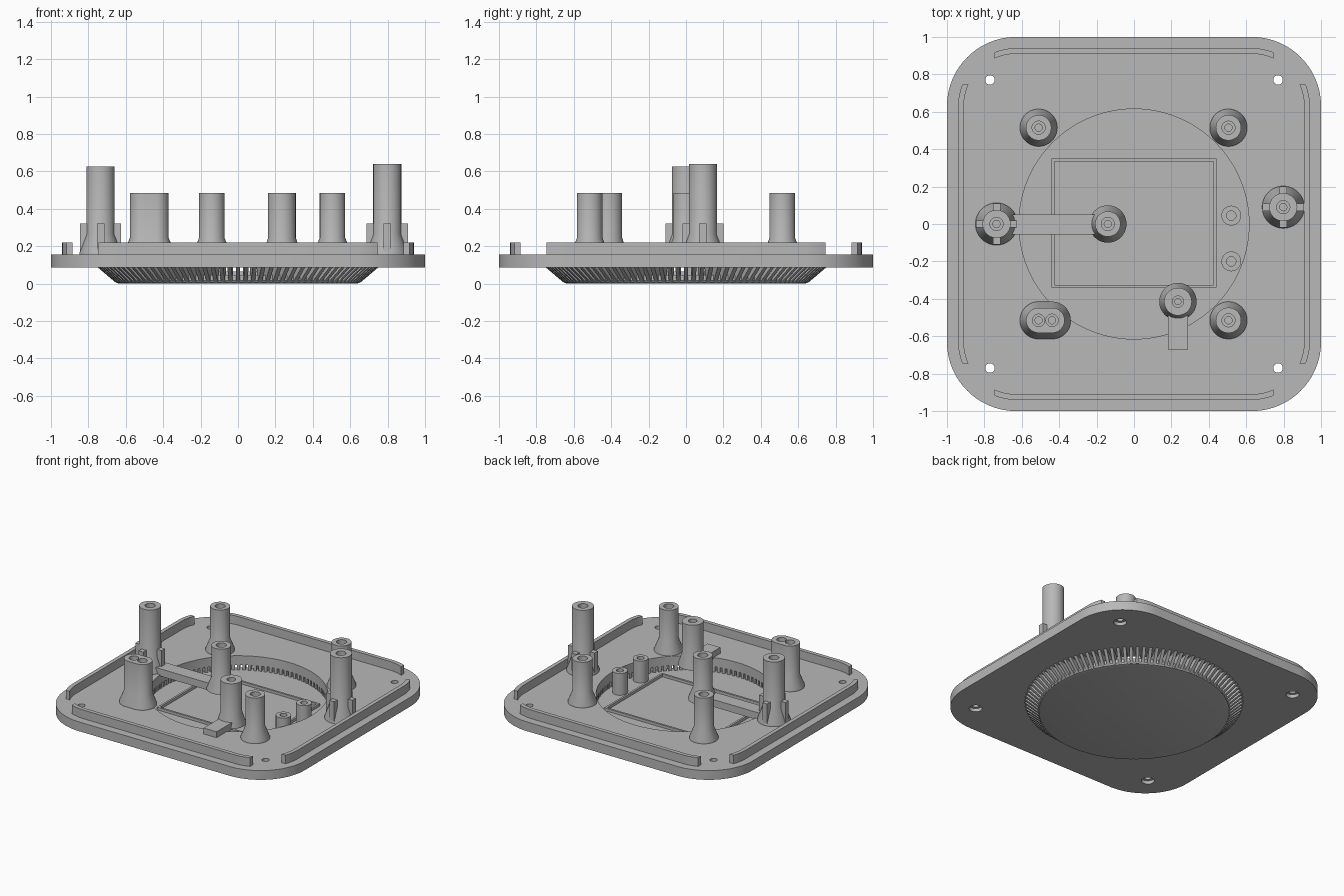
import bpy, bmesh, math
from math import sin, cos, pi, sqrt
from mathutils import Matrix

if "Cube" in bpy.data.objects:
    bpy.data.objects.remove(bpy.data.objects["Cube"], do_unlink=True)

grey = bpy.data.materials.new("plain grey")
grey.use_nodes = True
colour = (0.48, 0.48, 0.48, 1)
grey.diffuse_color = colour
grey.node_tree.nodes["Principled BSDF"].inputs["Base Color"].default_value = colour

FLOOR, LOW, TOP = 0.045, 0.085, 0.155   # tray floor, plate underside, plate top


def finish(name, bm, loc=(0, 0, 0), smooth=True):
    bmesh.ops.recalc_face_normals(bm, faces=bm.faces)
    mesh = bpy.data.meshes.new(name)
    bm.to_mesh(mesh)
    bm.free()
    ob = bpy.data.objects.new(name, mesh)
    ob.location = loc
    bpy.context.collection.objects.link(ob)
    mesh.materials.append(grey)
    if smooth:
        activate(ob)
        bpy.ops.object.shade_smooth_by_angle(angle=math.radians(30))
    return ob


def activate(ob):
    bpy.ops.object.select_all(action='DESELECT')
    ob.select_set(True)
    bpy.context.view_layer.objects.active = ob


def loft(name, outlines, loc=(0, 0, 0)):
    """Skin a stack of (outline, z) sections and cap both ends."""
    bm = bmesh.new()
    rings = [[bm.verts.new((x, y, z)) for x, y in pts] for pts, z in outlines]
    n = len(rings[0])
    for a, b in zip(rings, rings[1:]):
        for i in range(n):
            j = (i + 1) % n
            bm.faces.new((a[i], a[j], b[j], b[i]))
    bm.faces.new(rings[0])
    bm.faces.new(rings[-1])
    return finish(name, bm, loc)


def lathe(name, profile, loc=(0, 0, 0), steps=48):
    bm = bmesh.new()
    vs = [bm.verts.new((r, 0, z)) for r, z in profile]
    es = [bm.edges.new(p) for p in zip(vs, vs[1:])]
    bmesh.ops.spin(bm, geom=vs + es, cent=(0, 0, 0), axis=(0, 0, 1),
                   angle=2 * pi, steps=steps)
    bmesh.ops.remove_doubles(bm, verts=bm.verts, dist=1e-5)
    return finish(name, bm, loc)


def rounded(hx, hy, r, n=12):
    """Rounded rectangle outline with half sizes hx, hy."""
    pts = []
    for k, (sx, sy) in enumerate(((1, 1), (-1, 1), (-1, -1), (1, -1))):
        for i in range(n + 1):
            a = (k + i / n) * pi / 2
            pts.append((sx * (hx - r) + r * cos(a), sy * (hy - r) + r * sin(a)))
    return pts


def box(name, x0, x1, y0, y1, z0, z1):
    return loft(name, [([(x0, y0), (x1, y0), (x1, y1), (x0, y1)], z) for z in (z0, z1)])


def cut(ob, cutters):
    for c in cutters:
        m = ob.modifiers.new("cut", 'BOOLEAN')
        m.object, m.operation, m.solver = c, 'DIFFERENCE', 'EXACT'
        activate(ob)
        bpy.ops.object.modifier_apply(modifier=m.name)
        bpy.data.objects.remove(c, do_unlink=True)
    activate(ob)
    bpy.ops.object.shade_smooth_by_angle(angle=math.radians(30))


def drill(r, z0, z1, loc=(0, 0, 0), steps=32):
    return lathe("drill", [(0, z0), (r, z0), (r, z1), (0, z1)], loc, steps)


# Base plate with round opening and counterbored corner screw holes
plate = loft("base_plate", [(rounded(1, 1, 0.37, 20), LOW), (rounded(1, 1, 0.37, 20), TOP)])
holes = [drill(0.615, 0, 0.3, steps=96)]
for sx in (-1, 1):
    for sy in (-1, 1):
        at = (sx * 0.77, sy * 0.77, 0)
        holes += [drill(0.025, 0, 0.3, at), drill(0.045, 0, 0.11, at)]
cut(plate, holes)

# Locating rails that bend inward at the ends
def rail_edge(half, r, x):
    over = max(0, abs(x) - (half - r))
    return half - r + sqrt(r * r - over * over)

xs = [-0.745 + 0.115 * i / 6 for i in range(7)]
xs += [-x for x in reversed(xs)]
rail_shape = [(x, rail_edge(0.94, 0.31, x)) for x in xs]
rail_shape += [(x, rail_edge(0.91, 0.28, x)) for x in reversed(xs)]
for k, side in enumerate(("back", "right", "front", "left")):
    rail = loft(side + "_rail", [(rail_shape, TOP), (rail_shape, 0.22)])
    rail.rotation_euler.z = k * pi / 2

# Sunken floor disc
lathe("tray_floor", [(0, 0), (0.635, 0), (0.652, 0.005), (0.66, 0.016),
                     (0.66, FLOOR), (0, FLOOR)], steps=96)

# Ring of radial grille fins
bm = bmesh.new()
fin = [(0.617, 0.02), (0.655, 0.006), (0.752, LOW + 0.003), (0.617, LOW + 0.003)]
COUNT = 104
for i in range(COUNT):
    turn = Matrix.Rotation(2 * pi * i / COUNT, 4, 'Z')
    a, b = [[bm.verts.new(turn @ Matrix.Translation((r, t, z)).to_translation())
             for r, z in fin] for t in (-0.011, 0.011)]
    bm.faces.new(a)
    bm.faces.new(b)
    for j in range(4):
        k = (j + 1) % 4
        bm.faces.new((a[j], a[k], b[k], b[j]))
finish("grille_fins", bm, smooth=False)

# Thin raised frame on the floor
frame = box("floor_frame", -0.44, 0.44, -0.34, 0.35, FLOOR, 0.065)
cut(frame, [box("drill", -0.425, 0.425, -0.325, 0.335, 0.02, 0.1)])


# Hollow posts with flared feet
def post(name, x, y, top, r=0.068, foot=0.1, flare=0.09, bore=0.035):
    return lathe(name, [(0, TOP), (foot, TOP), (foot, TOP + 0.01), (r, TOP + flare), (r, top),
                        (bore, top), (bore, top - 0.04), (bore * 0.55, top - 0.04),
                        (bore * 0.55, top - 0.25), (0, top - 0.25)], (x, y, 0))


post("back_right_post", -0.51, 0.515, 0.485)
post("back_left_post", 0.505, 0.515, 0.485)
post("front_left_post", 0.505, -0.515, 0.485)
post("centre_post", -0.14, 0, 0.485)
post("front_arm_post", 0.235, -0.415, 0.485, r=0.074, bore=0.03)

# Twin post with two bores
double = loft("twin_post", [(rounded(h + 0.036, h, h - 0.0005), z) for h, z in
              ((0.1, TOP), (0.1, TOP + 0.01), (0.067, TOP + 0.09), (0.067, 0.485))],
              (-0.474, -0.515, 0))
cut(double, [drill(r, z, 0.6, (x, -0.515, 0)) for x in (-0.51, -0.438)
             for r, z in ((0.033, 0.445), (0.019, 0.235))])

# Tall posts braced by four ribs
for side, x, y, top in (("right", -0.735, 0, 0.625), ("left", 0.798, 0.09, 0.64)):
    post(side + "_tall_post", x, y, top, 0.075, 0.113, 0.11)
    for k in range(4):
        rib = box(f"{side}_rib_{k + 1}", 0.06, 0.11, -0.02, 0.02, TOP, 0.32)
        rib.location = (x, y, 0)
        rib.rotation_euler.z = k * pi / 2

# Arms carrying the inner posts
box("long_arm", -0.68, -0.14, -0.055, 0.05, TOP - 0.01, 0.2)
box("short_arm", 0.182, 0.29, -0.67, -0.415, TOP - 0.01, 0.2)

# Short pegs on the floor
for n, y in (("back", 0.045), ("front", -0.2)):
    lathe(n + "_peg", [(0, FLOOR), (0.053, FLOOR), (0.053, 0.21), (0.025, 0.21),
                       (0.025, 0.08), (0, 0.08)], (0.52, y, 0), 32)
